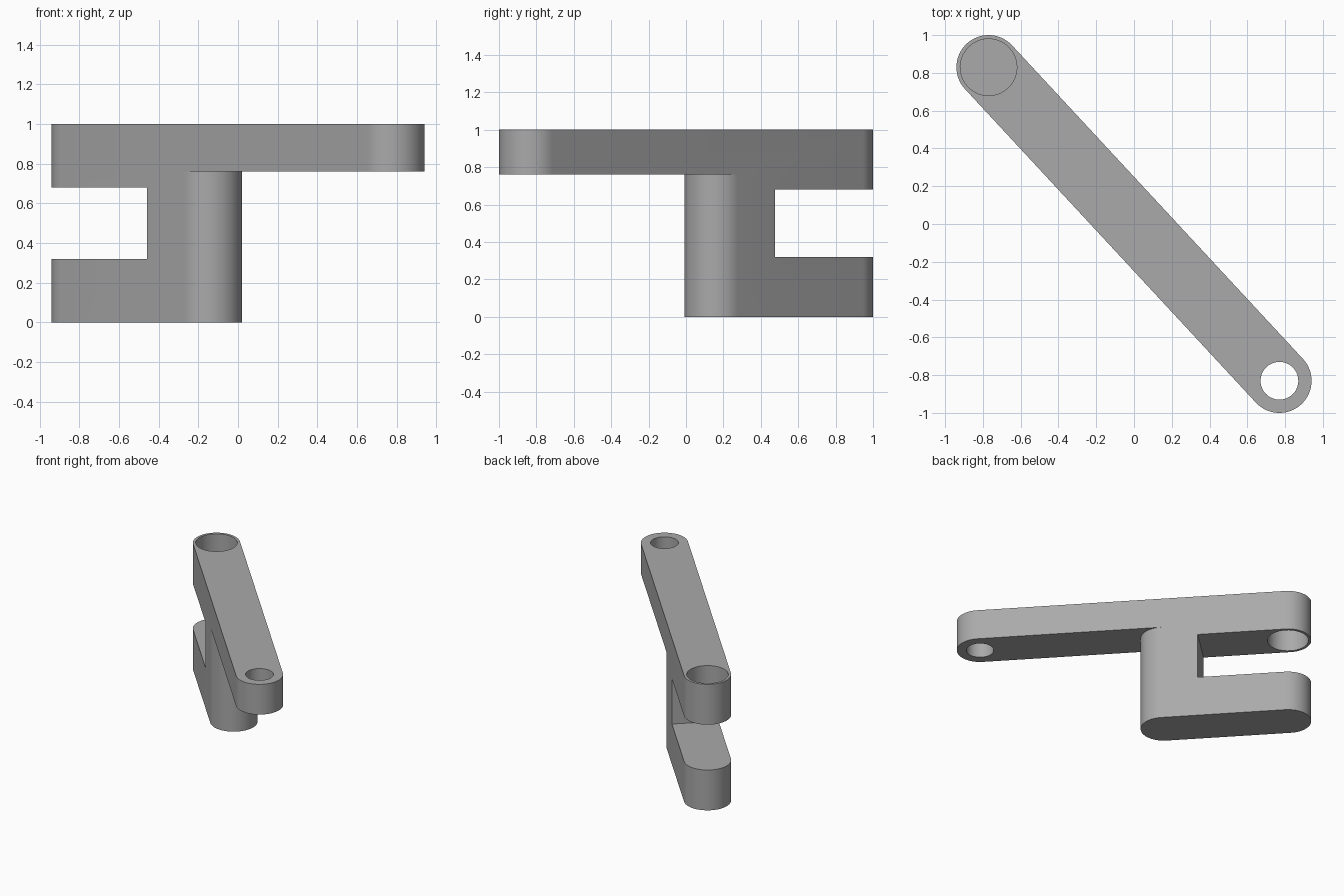
import bpy, bmesh, math

cube = bpy.data.objects.get("Cube")
if cube:
    bpy.data.objects.remove(cube, do_unlink=True)

R = 0.17                              # half width of the bar
REACH = math.hypot(0.77, 0.83)        # middle to each end centre
TURN = math.atan2(-0.83, 0.77)        # bar runs from back right to front left
POST = -0.22                          # centre of the post's rounded edge
SLOT = -0.49                          # back wall of the clevis slot

steel = bpy.data.materials.new("plain_grey")
steel.use_nodes = True
grey = (0.4, 0.4, 0.4, 1)
steel.diffuse_color = grey
steel.node_tree.nodes["Principled BSDF"].inputs["Base Color"].default_value = grey


def arc(cx, r, start, end, steps=40):
    angles = [math.radians(start + (end - start) * i / steps) for i in range(steps + 1)]
    return [(cx + r * math.cos(a), r * math.sin(a)) for a in angles]


def prism(name, outline, low, high):
    """Extrude a plan outline between two heights, turned onto the diagonal."""
    bm = bmesh.new()
    base = bm.faces.new([bm.verts.new((x, y, low)) for x, y in outline])
    top = bmesh.ops.extrude_face_region(bm, geom=[base])["geom"]
    bmesh.ops.translate(bm, verts=[v for v in top if isinstance(v, bmesh.types.BMVert)],
                        vec=(0, 0, high - low))
    bmesh.ops.recalc_face_normals(bm, faces=bm.faces)
    mesh = bpy.data.meshes.new(name)
    bm.to_mesh(mesh)
    bm.free()
    mesh.materials.append(steel)
    obj = bpy.data.objects.new(name, mesh)
    obj.rotation_euler.z = TURN
    bpy.context.collection.objects.link(obj)
    return obj


def cut(body, cutter):
    cutter.hide_render = True
    mod = body.modifiers.new("cut", "BOOLEAN")
    mod.operation, mod.solver, mod.object = "DIFFERENCE", "EXACT", cutter
    bpy.ops.object.modifier_apply(modifier=mod.name)
    bpy.data.objects.remove(cutter, do_unlink=True)


# Full height bar with rounded ends
bar = prism("clevis_arm", arc(REACH, R, -90, 90) + arc(-REACH, R, 90, 270), 0, 1)
bpy.context.view_layer.objects.active = bar
bar.select_set(True)

# Clear away below the long arm, leaving the rounded post
relief = arc(POST, R, -90, 90) + [(POST, 1), (2, 1), (2, -1), (POST, -1)]
cut(bar, prism("arm_relief", relief, -0.5, 0.76))

# Slot between the upper and lower fork
cut(bar, prism("fork_slot", [(-2, -1), (SLOT, -1), (SLOT, 1), (-2, 1)], 0.32, 0.68))

# Pin hole in the arm tip, larger bore in the upper fork
cut(bar, prism("tip_hole", arc(REACH, 0.1, 0, 360)[:-1], 0.5, 1.5))
cut(bar, prism("fork_bore", arc(-REACH, 0.15, 0, 360)[:-1], 0.5, 1.5))

bpy.ops.object.shade_smooth_by_angle(angle=math.radians(30))
